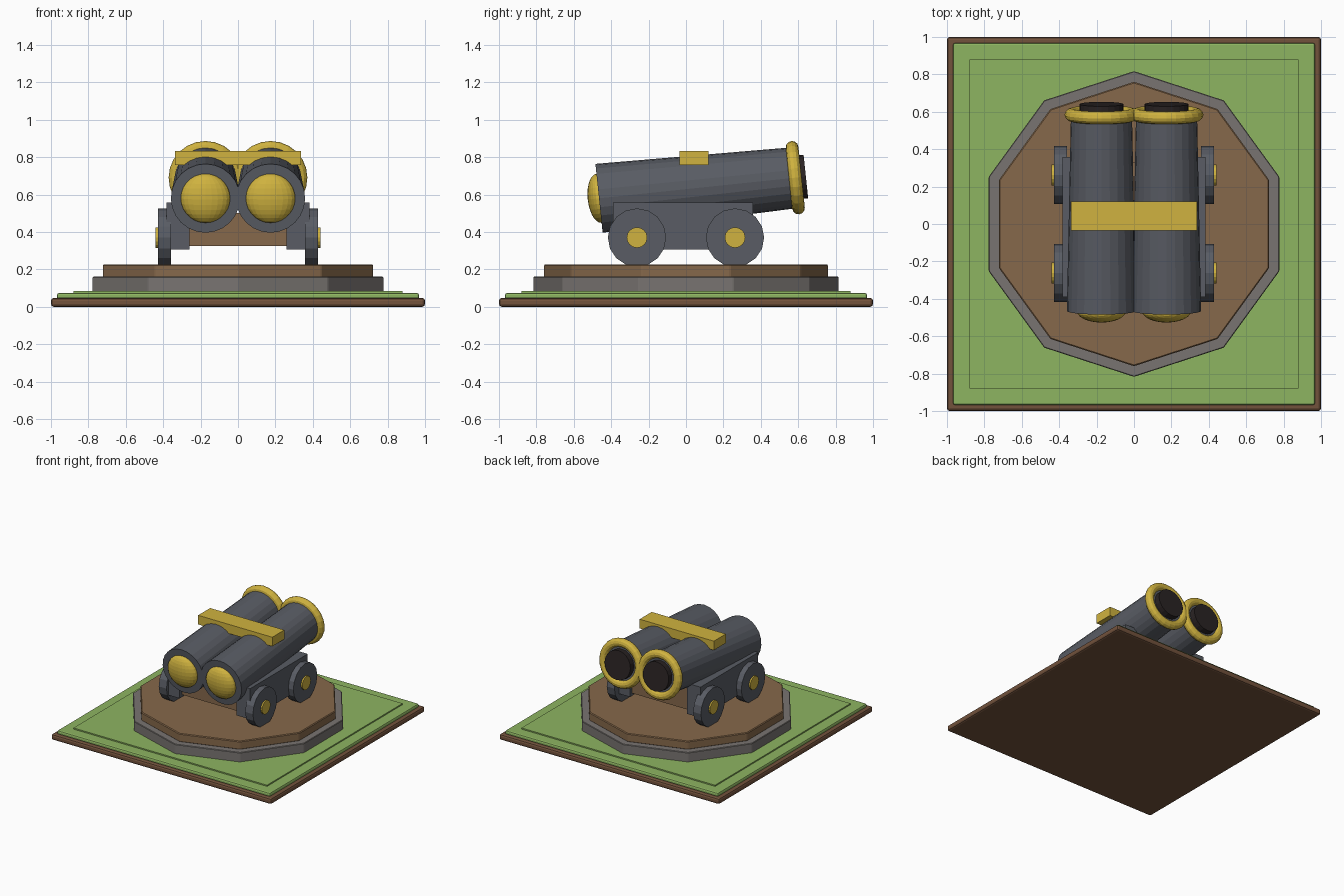
import bpy
import bmesh
from math import radians, sin, cos
from mathutils import Matrix, Vector

cube = bpy.data.objects.get("Cube")
if cube:
    bpy.data.objects.remove(cube, do_unlink=True)


def material(name, rgb):
    mat = bpy.data.materials.new(name)
    mat.use_nodes = True
    mat.diffuse_color = (*rgb, 1)
    node = next(n for n in mat.node_tree.nodes if n.type == 'BSDF_PRINCIPLED')
    node.inputs["Base Color"].default_value = (*rgb, 1)
    return mat


EARTH = material("earth brown", (0.17, 0.085, 0.045))
GRASS = material("grass green", (0.27, 0.46, 0.12))
STONE = material("stone grey", (0.19, 0.175, 0.165))
WOOD = material("wood brown", (0.24, 0.14, 0.07))
IRON = material("gun iron", (0.1, 0.108, 0.128))
BRASS = material("brass yellow", (0.63, 0.45, 0.05))
BORE = material("bore black", (0.023, 0.017, 0.017))


def finish(obj, name, mat, bevel=0, segments=1):
    obj.name = obj.data.name = name
    obj.data.materials.append(mat)
    if bevel:
        mod = obj.modifiers.new("Bevel", 'BEVEL')
        mod.width, mod.segments = bevel, segments
    return obj


def box(name, mat, low, high, bevel=0, segments=1):
    low, high = Vector(low), Vector(high)
    bm = bmesh.new()
    bmesh.ops.create_cube(bm, size=1, matrix=Matrix.Translation((low + high) / 2)
                          @ Matrix.Diagonal((*(high - low), 1)))
    mesh = bpy.data.meshes.new(name)
    bm.to_mesh(mesh)
    bm.free()
    obj = bpy.data.objects.new(name, mesh)
    bpy.context.collection.objects.link(obj)
    return finish(obj, name, mat, bevel, segments)


def drum(name, mat, sides, r1, r2, depth, location, rotation=(0, 0, 0), bevel=0):
    bpy.ops.mesh.primitive_cone_add(vertices=sides, radius1=r1, radius2=r2, depth=depth,
                                    location=location, rotation=rotation)
    return finish(bpy.context.object, name, mat, bevel)


# Square ground: earth slab, grass layer and a thin raised lawn
box("earth_slab", EARTH, (-1, -1, 0), (1, 1, 0.047), 0.015, 2)
box("grass_layer", GRASS, (-0.968, -0.968, 0.04), (0.968, 0.968, 0.074), 0.012, 2)
box("lawn", GRASS, (-0.88, -0.88, 0.06), (0.88, 0.88, 0.084))

# Ten-sided platform
drum("stone_step", STONE, 10, 0.817, 0.817, 0.085, (0, 0, 0.1185), bevel=0.004)
drum("wooden_deck", WOOD, 10, 0.76, 0.76, 0.07, (0, 0, 0.192), bevel=0.006)

# Twin barrels, raised at the muzzle end
TILT = radians(6)
TURN = (TILT - radians(90), 0, 0)
LENGTH = 1.055
AXIS = Vector((0, cos(TILT), sin(TILT)))
for side, label in ((-1, "right"), (1, "left")):
    breech = Vector((side * 0.174, -0.465, 0.58))
    muzzle = breech + AXIS * LENGTH
    drum(label + "_barrel", IRON, 24, 0.185, 0.163, LENGTH + 0.01,
         breech + AXIS * (LENGTH + 0.01) / 2, TURN)
    bpy.ops.mesh.primitive_torus_add(major_radius=0.163, minor_radius=0.034, major_segments=24,
                                     minor_segments=12, location=muzzle, rotation=TURN)
    finish(bpy.context.object, label + "_muzzle_ring", BRASS)
    drum(label + "_bore", BORE, 20, 0.117, 0.117, 0.1, muzzle + AXIS * 0.007, TURN)
    bpy.ops.mesh.primitive_uv_sphere_add(segments=24, ring_count=14, radius=0.132, location=breech,
                                         rotation=(TILT, 0, 0), scale=(1, 0.46, 1))
    finish(bpy.context.object, label + "_breech_cap", BRASS)

# Strap across both barrels
box("barrel_strap", BRASS, (-0.337, -0.036, 0.757), (0.337, 0.12, 0.832))

# Carriage: bed, cheeks, wheels and hubs
box("carriage_bed", WOOD, (-0.28, -0.36, 0.325), (0.28, 0.33, 0.5))
for side, label in ((-1, "right"), (1, "left")):
    x0, x1 = sorted((side * 0.258, side * 0.383))
    box(label + "_cheek", IRON, (x0, -0.39, 0.305), (x1, 0.358, 0.557))
    for y, end in ((-0.262, "front"), (0.262, "back")):
        spin = (0, radians(90), 0)
        drum(f"{label}_{end}_wheel", IRON, 16, 0.156, 0.156, 0.07,
             (side * 0.393, y, 0.37), spin)
        drum(f"{label}_{end}_hub", BRASS, 16, 0.055, 0.055, 0.09,
             (side * 0.395, y, 0.37), spin)
